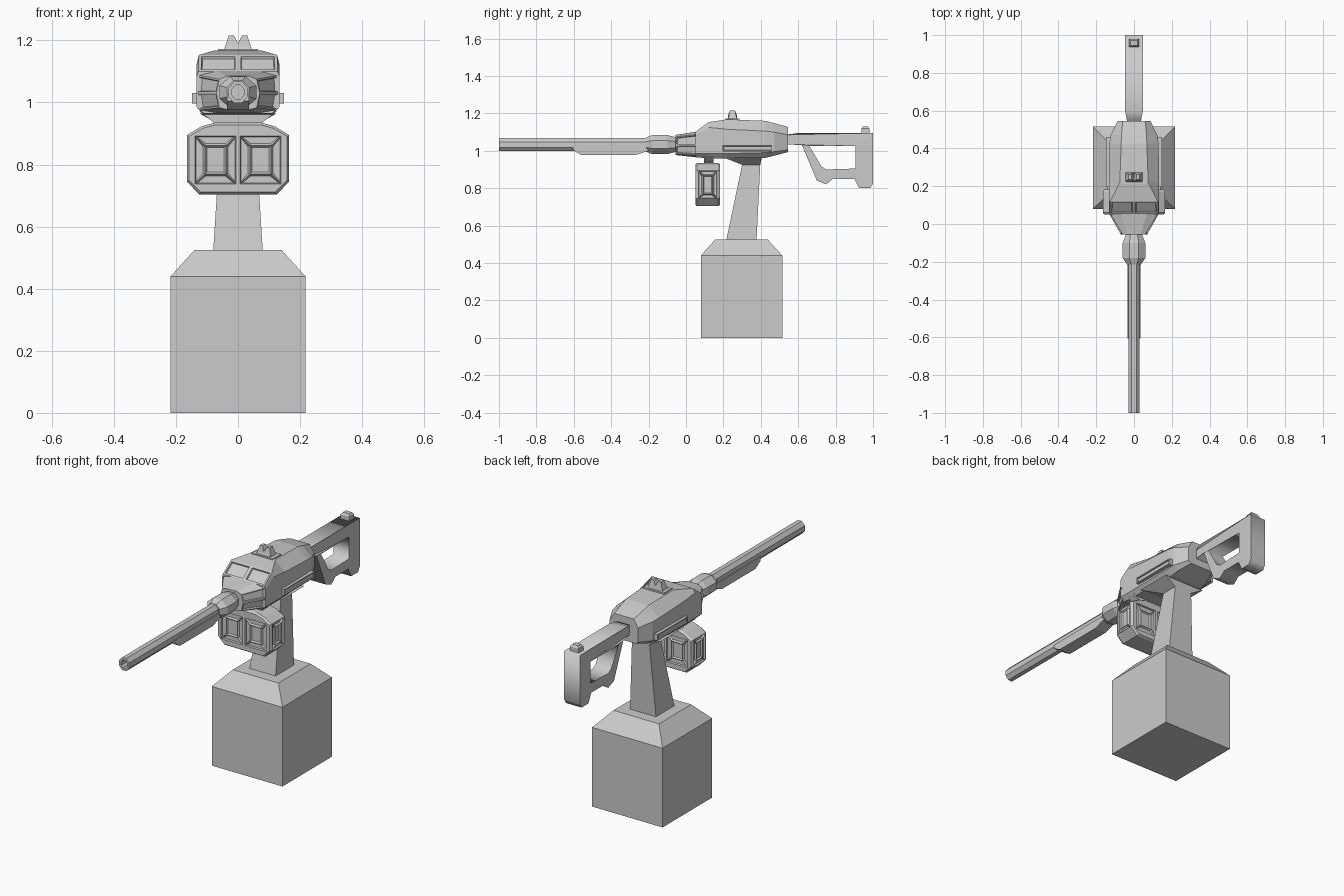
import bpy, bmesh, math
from mathutils import Matrix

if "Cube" in bpy.data.objects:
    bpy.data.objects.remove(bpy.data.objects["Cube"])


def finish(name, bm):
    bmesh.ops.recalc_face_normals(bm, faces=bm.faces[:])
    me = bpy.data.meshes.new(name)
    bm.to_mesh(me)
    bm.free()
    ob = bpy.data.objects.new(name, me)
    bpy.context.collection.objects.link(ob)
    return ob


def loft(rings):
    """Skin equal-length rings of 3D points and cap both ends."""
    bm = bmesh.new()
    vs = [[bm.verts.new(p) for p in r] for r in rings]
    n = len(vs[0])
    for a, b in zip(vs, vs[1:]):
        for i in range(n):
            bm.faces.new((a[i], a[(i + 1) % n], b[(i + 1) % n], b[i]))
    bm.faces.new(vs[0])
    bm.faces.new(vs[-1])
    bmesh.ops.recalc_face_normals(bm, faces=bm.faces[:])
    bm.normal_update()
    return bm


def rect(z, hx, y0, y1):
    return [(-hx, y0, z), (hx, y0, z), (hx, y1, z), (-hx, y1, z)]


def mirrored(y, half):
    """Closed ring at y from right-half (x, z) points, top to bottom."""
    pts = half + [(-x, z) for x, z in reversed(half) if x > 0]
    return [(x, y, z) for x, z in pts]


def octagon(y, rx, rz, z=1.033):
    k = 1 / math.cos(math.pi / 8)
    a = [math.pi / 8 + i * math.pi / 4 for i in range(8)]
    return [(rx * k * math.cos(t), y, z + rz * k * math.sin(t)) for t in a]


def recess(bm, faces, rim, depth):
    return bmesh.ops.inset_individual(bm, faces=faces, thickness=rim, depth=-depth)["faces"]


# Pedestal block and leaning column with flared head
finish("base", loft([rect(0, .217, .08, .515), rect(.44, .217, .08, .515),
                     rect(.525, .14, .155, .437)]))
finish("column", loft([rect(.52, .08, .215, .377), rect(.925, .054, .30, .397),
                       rect(.965, .125, .20, .405)]))

# Receiver body, with two sunken panels on the sloped front
sections = [  # y, deck x/z, shoulder x/z, lower side x/z, bottom x/z
    (.05, .128, 1.10, .133, 1.085, .133, .985, .11, .965),
    (.12, .126, 1.153, .133, 1.125, .133, .985, .11, .96),
    (.22, .075, 1.168, .133, 1.115, .133, .985, .11, .96),
    (.425, .068, 1.16, .13, 1.105, .13, .99, .10, .962),
    (.47, .066, 1.148, .124, 1.10, .124, .995, .095, .973),
    (.545, .06, 1.127, .087, 1.085, .087, 1.005, .07, .993)]
bm = loft([mirrored(s[0], [(0, s[2]), (s[1], s[2]), (s[3], s[4]),
                           (s[5], s[6]), (s[7], s[8])]) for s in sections])
front = [f for f in bm.faces if f.normal.z > .3 and f.normal.y < -.4 and abs(f.normal.x) < .3]
recess(bm, front, .013, 0)
recess(bm, front, .004, .008)
finish("receiver", bm)

# Tapered nose with stacked side panels
bm = loft([mirrored(.06, [(.07, 1.103), (.13, 1.088), (.134, 1.03), (.125, .975), (.07, .965)]),
           mirrored(-.055, [(.035, 1.085), (.06, 1.075), (.07, 1.03), (.06, .983), (.035, .977)])])
sides = [f for f in bm.faces if abs(f.normal.x) > .5]
recess(bm, sides, .008, 0)
recess(bm, sides, .003, .008)
finish("nose", bm)

# Grooved rails along both sides
for s, name in ((1, "right_rail"), (-1, "left_rail")):
    bm = bmesh.new()
    bmesh.ops.create_cube(bm, size=1, matrix=Matrix.Translation((s * .132, .328, 1.014))
                          @ Matrix.Diagonal((.032, .265, .034, 1)))
    outer = [f for f in bm.faces if f.normal.x * s > .9]
    recess(bm, outer, .008, 0)
    recess(bm, outer, .002, .006)
    finish(name, bm)

# Ammunition box: octagonal profile, ribbed X panels on front, back and ends
prof = [(.075, .935), (.118, .923), (.165, .895), (.165, .745), (.125, .704)]
small = [(x * .96, .82 + (z - .82) * .94) for x, z in prof]
bm = loft([mirrored(.05, small), mirrored(.06, prof), mirrored(.172, prof), mirrored(.183, small)])
cuts = [(0, c) for c in (-.138, -.007, .007, .138)] + [(2, .738), (2, .892)] \
    + [(1, c) for c in (.066, .166)]
for axis, c in cuts:
    co, no = [0, 0, 0], [0, 0, 0]
    co[axis], no[axis] = c, 1
    bmesh.ops.bisect_plane(bm, geom=bm.verts[:] + bm.edges[:] + bm.faces[:],
                           plane_co=co, plane_no=no, dist=1e-5)
bm.normal_update()
panels = []
for f in bm.faces:
    c, n = f.calc_center_median(), f.normal
    if .74 < c.z < .89 and f.calc_area() > .008:
        if (abs(n.y) > .9 and .007 < abs(c.x) < .138) or (abs(n.x) > .9 and .066 < c.y < .166):
            panels.append(f)
for f in panels:
    wide = abs(f.normal.y) > .9
    arms = recess(bm, [f], .044 if wide else .034, 0)
    recess(bm, arms, .007, .009)
    recess(bm, [f], .009, .008)
finish("ammo_box", bm)
finish("ammo_box_neck", loft([rect(.92, .075, .095, .147), rect(.937, .08, .095, .147),
                              rect(.972, .125, .095, .147)]))

# Barrel with hollow muzzle, faceted collar and under-barrel guard
finish("barrel", loft([octagon(-.18, .03, .035), octagon(-1, .03, .035),
                       octagon(-1, .019, .023), octagon(-.95, .019, .023)]))
finish("barrel_collar", loft([octagon(-.215, .036, .037), octagon(-.18, .06, .051),
                              octagon(-.10, .06, .051), octagon(-.05, .04, .038)]))
guard = [(-.605, 1.005), (-.56, .977), (-.27, .977), (-.20, 1.0), (-.20, 1.025), (-.605, 1.025)]
finish("barrel_guard", loft([[(x, y, z) for y, z in guard] for x in (-.035, .035)]))

# Shoulder stock: flat outline with a hand opening
outline = [(.53, 1.085), (.60, 1.095), (1, 1.095), (1, .825), (.985, .80), (.925, .80),
           (.90, .85), (.785, .85), (.75, .82), (.70, .84), (.62, 1.03), (.53, 1.035)]
opening = [(.66, 1.025), (.907, 1.025), (.907, .905), (.75, .90), (.725, .915)]
cu = bpy.data.curves.new("stock_outline", "CURVE")
cu.dimensions, cu.fill_mode, cu.extrude = "2D", "BOTH", .048
for pts in (outline, opening):
    sp = cu.splines.new("POLY")
    sp.points.add(len(pts) - 1)
    sp.use_cyclic_u = True
    for p, (y, z) in zip(sp.points, pts):
        p.co = (y, z, 0, 1)
tmp = bpy.data.objects.new("stock_outline", cu)
bpy.context.collection.objects.link(tmp)
bm = bmesh.new()
bm.from_mesh(tmp.to_mesh())
tmp.to_mesh_clear()
bpy.data.objects.remove(tmp)
bmesh.ops.remove_doubles(bm, verts=bm.verts[:], dist=1e-5)
for v in bm.verts:
    y, z, x = v.co
    v.co = (x * (.7 if y < .56 else 1), y, z)
finish("stock", bm)

# Small stud on top of the stock
finish("stock_stud", loft([rect(1.09, .027, .938, .98), rect(1.118, .027, .938, .98),
                           rect(1.13, .018, .946, .972)]))

# Rear sight: base plate, saddle and two prongs
finish("sight_plate", loft([rect(1.15, .066, .21, .287), rect(1.172, .064, .212, .285)]))
finish("sight_saddle", loft([rect(1.165, .045, .22, .276), rect(1.19, .028, .232, .264)]))
for s, name in ((1, "right_prong"), (-1, "left_prong")):
    shape = [(s * .045, 1.17), (s * .03, 1.215), (s * .013, 1.215), (0, 1.19), (0, 1.17)]
    finish("sight_" + name, loft([[(x, y0 + (.01 if z > 1.2 else 0) * d, z) for x, z in shape]
                                  for y0, d in ((.225, 1), (.272, -1))]))
